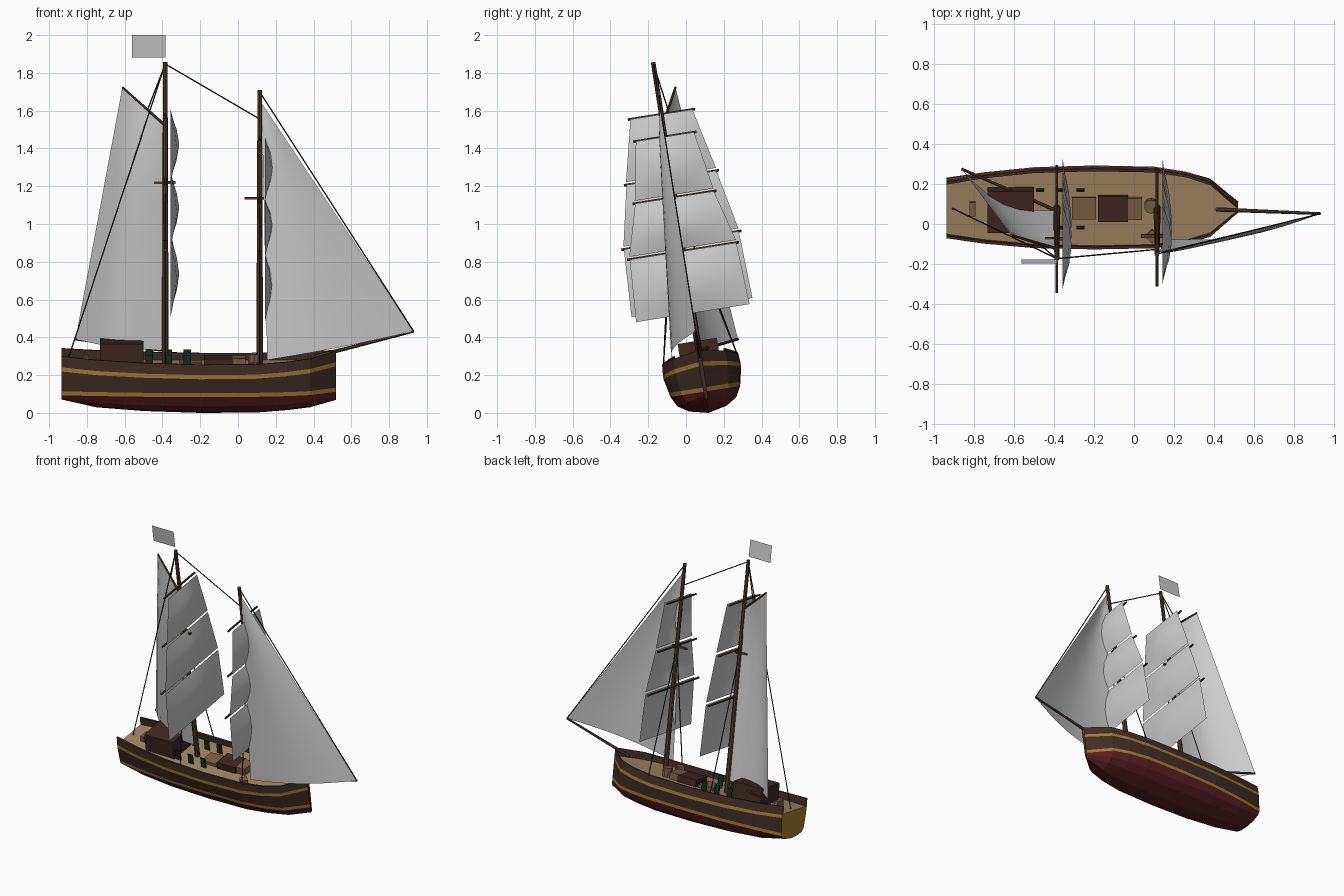
import bpy, bmesh
from math import sin, pi, radians
from mathutils import Matrix, Vector

if "Cube" in bpy.data.objects:
    bpy.data.objects.remove(bpy.data.objects["Cube"])

# The ship is modelled upright, then heeled over by this transform
HEEL = Matrix.Translation((0, 0.12, 0)) @ Matrix.Rotation(radians(9), 4, 'X')


def mat(name, c):
    m = bpy.data.materials.new(name)
    m.diffuse_color = (*c, 1)
    m.use_nodes = True
    m.node_tree.nodes["Principled BSDF"].inputs["Base Color"].default_value = m.diffuse_color
    return m


BROWN = mat("dark_wood", (0.055, 0.026, 0.018))
RED = mat("red_paint", (0.10, 0.015, 0.016))
GOLD = mat("yellow_paint", (0.38, 0.21, 0.03))
DECK = mat("deck_wood", (0.36, 0.24, 0.12))
SPAR = mat("spar_wood", (0.09, 0.05, 0.03))
HATCH = mat("hatch_wood", (0.20, 0.115, 0.055))
CABIN = mat("cabin_wood", (0.052, 0.02, 0.014))
GREEN = mat("green_paint", (0.006, 0.028, 0.01))
ROPE = mat("rope", (0.01, 0.01, 0.01))


def finish(name, bm, mats=(), smooth=False, normals=True):
    if normals:
        bmesh.ops.recalc_face_normals(bm, faces=bm.faces)
    bm.transform(HEEL)
    me = bpy.data.meshes.new(name)
    for f in bm.faces:
        f.smooth = smooth
    bm.to_mesh(me)
    bm.free()
    for m in mats:
        me.materials.append(m)
    ob = bpy.data.objects.new(name, me)
    bpy.context.collection.objects.link(ob)
    return ob


def rod(name, a, b, r1, r2=None, m=SPAR, n=8):
    a, b = Vector(a), Vector(b)
    bm = bmesh.new()
    bmesh.ops.create_cone(bm, cap_ends=True, segments=n, radius1=r1,
                          radius2=r1 if r2 is None else r2, depth=(b - a).length)
    q = (b - a).to_track_quat('Z', 'Y').to_matrix().to_4x4()
    bm.transform(Matrix.Translation((a + b) / 2) @ q)
    return finish(name, bm, [m])


def rope(name, a, b):
    return rod(name, a, b, 0.0036, m=ROPE, n=5)


def box(name, lo, hi, m, turn=0):
    lo, hi = Vector(lo), Vector(hi)
    bm = bmesh.new()
    bmesh.ops.create_cube(bm, size=1)
    bm.transform(Matrix.Translation((lo + hi) / 2) @ Matrix.Rotation(radians(turn), 4, 'Z')
                 @ Matrix.Diagonal((*(hi - lo), 1)))
    return finish(name, bm, [m])


def sheet(name, fn, nu=6, nv=6):
    bm = bmesh.new()
    g = [[bm.verts.new(fn(i / nu, j / nv)) for i in range(nu + 1)] for j in range(nv + 1)]
    for j in range(nv):
        for i in range(nu):
            bm.faces.new((g[j][i], g[j][i + 1], g[j + 1][i + 1], g[j + 1][i]))
    bmesh.ops.remove_doubles(bm, verts=bm.verts, dist=1e-5)
    return finish(name, bm, smooth=True, normals=False)


# Hull: x, half width, keel z, upper stripe z, rail z, deck z
STATIONS = [
    (-0.935, 0.145, 0.075, 0.245, 0.325, 0.270),
    (-0.75, 0.175, 0.030, 0.230, 0.310, 0.262),
    (-0.50, 0.200, 0.010, 0.220, 0.298, 0.256),
    (-0.20, 0.208, 0.000, 0.213, 0.290, 0.252),
    (0.10, 0.202, 0.002, 0.215, 0.291, 0.253),
    (0.26, 0.178, 0.015, 0.225, 0.300, 0.258),
    (0.38, 0.140, 0.030, 0.235, 0.312, 0.264),
    (0.52, 0.010, 0.070, 0.252, 0.335, 0.280),
]


def section(w, k, s, rail, deck):
    t = min(0.013, w * 0.4)
    half = [(0.48 * w, k + 0.2 * (0.115 - k)), (0.76 * w, k + 0.52 * (0.115 - k)),
            (0.90 * w, 0.115), (0.92 * w, 0.137), (w, s), (w, s + 0.022),
            (0.98 * w, rail), (0.98 * w - t, rail), (0.98 * w - t, deck)]
    return [(0, k)] + half + [(0, deck)] + [(-y, z) for y, z in reversed(half)]


bm = bmesh.new()
rings = [[bm.verts.new((x, y, z)) for y, z in section(*p)] for x, *p in STATIONS]
bands = [1, 1, 1, 2, 0, 2, 0, 0, 0, 3]
bands += bands[::-1]
n = len(bands)
for a, b in zip(rings, rings[1:]):
    for i in range(n):
        f = bm.faces.new((a[i], a[(i + 1) % n], b[(i + 1) % n], b[i]))
        f.material_index = bands[i]
bm.faces.new(rings[0]).material_index = 2
bm.faces.new(rings[-1]).material_index = 0
finish("hull", bm, [BROWN, RED, GOLD, DECK])

# Masts, tops, yards, square sails and shrouds
for label, mx, top, yards, tree in (
        ("main", -0.385, 1.88, [(1.60, 0.18), (1.26, 0.255), (0.925, 0.322), (0.565, 0.338)], 1.235),
        ("fore", 0.115, 1.73, [(1.48, 0.17), (1.155, 0.225), (0.867, 0.30), (0.535, 0.318)], 1.15)):
    rod(label + "_mast", (mx, 0, 0.24), (mx, 0, top), 0.018, 0.012)
    tx = mx if label == "main" else mx - 0.02
    box(label + "_crosstree_long", (tx - 0.06, -0.008, tree - 0.006), (tx + 0.055, 0.008, tree + 0.006), SPAR)
    box(label + "_crosstree_wide", (mx - 0.01, -0.035, tree - 0.005), (mx + 0.01, 0.035, tree + 0.005), SPAR)
    for i in range(3):
        (z1, w1), (z0, w0) = yards[i], yards[i + 1]
        rod(f"{label}_yard_{i + 1}", (mx, -w1, z1), (mx, w1, z1), 0.007)
        w1, w0 = w1 - 0.014, w0 - 0.014
        if i < 2:
            z0 += 0.015

        def square(u, v):
            w = w0 + (w1 - w0) * v
            belly = 0.046 * sin(pi * v) * sin(pi * u)
            return (mx + 0.028 + belly, w * (2 * u - 1), z0 + (z1 - z0) * v)
        sheet(f"{label}_square_sail_{i + 1}", square, 4, 4)
    for s, side in ((-1, "starboard"), (1, "port")):
        rope(f"{label}_shroud_{side}", (mx, s * 0.197, 0.285), (mx, 0, tree))

# Gaff sail, bellied to starboard, with boom and gaff swung out to port
tack, clew = Vector((-0.39, 0, 0.335)), Vector((-0.86, 0.214, 0.361))
throat, peak = Vector((-0.39, 0, 1.545)), Vector((-0.612, 0.096, 1.73))
rod("boom", tack, clew, 0.009, 0.007)
rod("gaff", throat, peak, 0.008, 0.006)


def gaff_sail(u, v):
    p = tack.lerp(clew, u).lerp(throat.lerp(peak, u), v)
    return p + Vector((-0.4, -0.9, 0)) * 0.075 * sin(pi * u) * (1 - v) ** 0.5 * (1 + 0.5 * v)


sheet("gaff_sail", gaff_sail)

# Bowsprit and jib
tip = Vector((0.93, 0, 0.437))
head, jib_clew = Vector((0.125, 0, 1.66)), Vector((0.155, -0.149, 0.307))
rod("bowsprit", (0.41, 0, 0.303), tip, 0.011, 0.007)


def jib(u, v):
    p = jib_clew.lerp(tip, u).lerp(head, v)
    return p + Vector((0, -0.05, 0)) * sin(pi * u) * (1 - v) ** 0.5


sheet("jib", jib, 8, 8)

# Stays and halyard
rope("fore_stay", (0.115, 0, 1.72), tip)
rope("mast_stay", (-0.385, 0, 1.87), (0.115, 0, 1.575))
rope("back_stay", (-0.385, 0, 1.87), (-0.905, 0, 0.27))
rope("peak_halyard", (-0.385, 0, 1.87), throat.lerp(peak, 0.4))

# Flag
sheet("flag", lambda u, v: (-0.56 + 0.175 * u, 0, 1.905 + 0.12 * v), 1, 1)

# Deck fittings
box("cabin", (-0.73, -0.105, 0.24), (-0.50, 0.105, 0.386), CABIN)
box("stern_locker", (-0.82, -0.035, 0.25), (-0.79, 0.035, 0.305), HATCH)
box("aft_hatch", (-0.31, -0.055, 0.24), (-0.19, 0.055, 0.275), HATCH)
box("main_hatch", (-0.18, -0.065, 0.24), (-0.03, 0.065, 0.30), CABIN)
box("fore_hatch", (-0.03, -0.055, 0.24), (0.04, 0.055, 0.30), HATCH)
rod("barrel", (0.085, 0.015, 0.24), (0.085, 0.015, 0.315), 0.035, m=HATCH, n=10)
box("crate", (0.065, -0.165, 0.24), (0.115, -0.115, 0.29), HATCH, 45)
for i, x in enumerate((-0.47, -0.37, -0.268)):
    for s, side in ((-1, "starboard"), (1, "port")):
        box(f"deck_rack_{side}_{i + 1}", (x - 0.02, s * 0.095 - 0.003, 0.25),
            (x + 0.02, s * 0.095 + 0.003, 0.325), GREEN)
